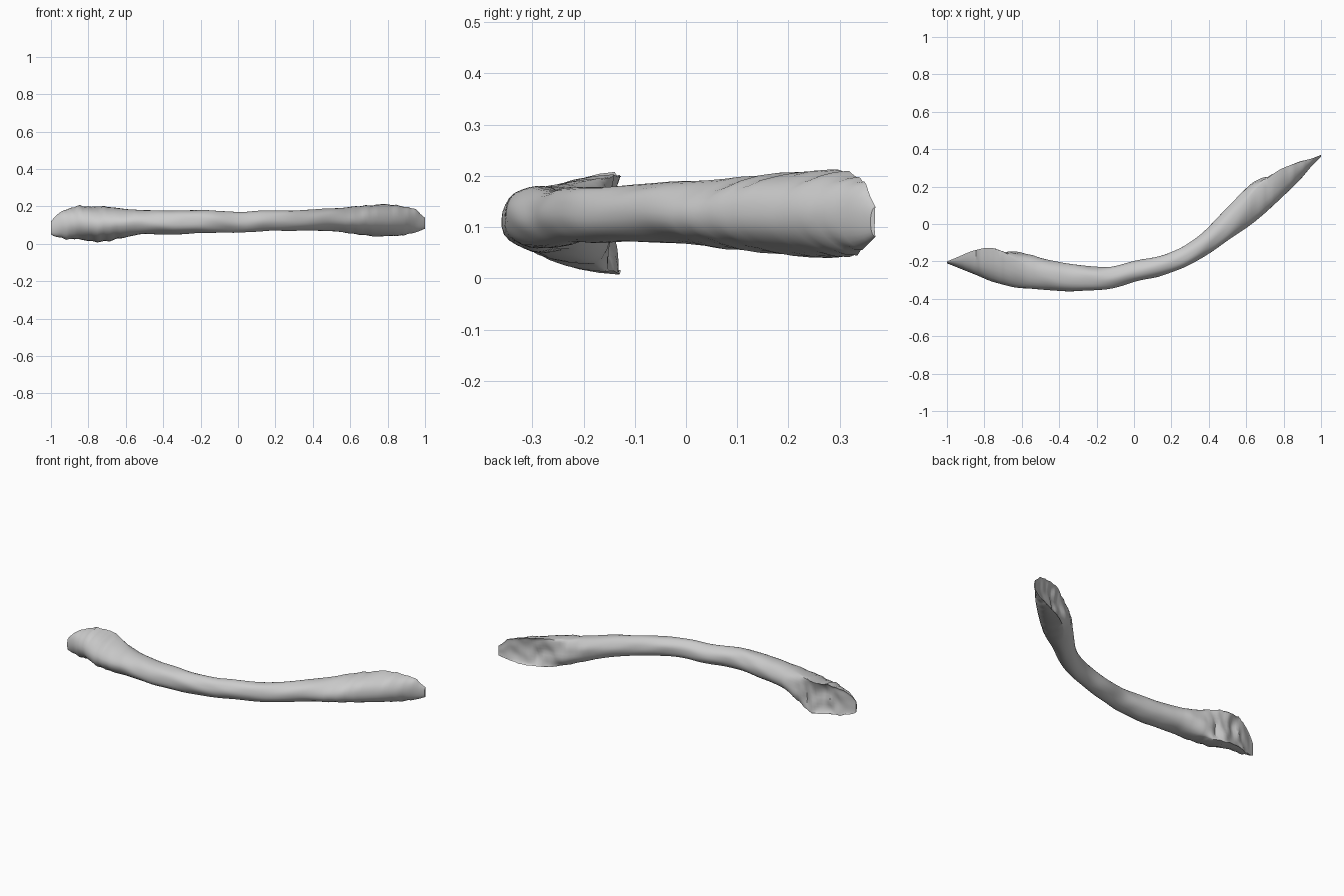
import bpy
import bmesh
import math
from mathutils import Vector, noise

SIDES = 28
STEPS = 110

# Each station: x, front y, back y, bottom z, top z, flatness of the back face
STATIONS = [
    (-1.0, -.21, -.2, .05, .12, 1),
    (-.95, -.23, -.18, .03, .17, 1),
    (-.85, -.27, -.14, .02, .2, 1),
    (-.75, -.31, -.12, .01, .2, .9),
    (-.62, -.34, -.14, .03, .19, .4),
    (-.5, -.35, -.18, .05, .18, .1),
    (-.35, -.36, -.21, .05, .18, 0),
    (-.15, -.35, -.23, .06, .18, 0),
    (0, -.31, -.2, .06, .17, 0),
    (.2, -.26, -.15, .07, .18, 0),
    (.35, -.19, -.06, .07, .18, 0),
    (.5, -.09, .09, .07, .19, 0),
    (.64, .01, .24, .05, .2, .4),
    (.75, .1, .28, .04, .21, .9),
    (.88, .23, .33, .05, .2, 1),
    (.95, .31, .35, .06, .18, 1),
    (1.0, .36, .37, .08, .14, 1),
]


def smooth_station(x):
    """Interpolate all station values with a cubic through the neighbours."""
    last = len(STATIONS) - 1
    i = 0
    while i < last - 1 and STATIONS[i + 1][0] < x:
        i += 1
    a, b = STATIONS[i], STATIONS[i + 1]
    before, after = STATIONS[max(i - 1, 0)], STATIONS[min(i + 2, last)]
    span = b[0] - a[0]
    t = (x - a[0]) / span
    values = []
    for k in range(1, len(a)):
        slope_a = (b[k] - before[k]) / (b[0] - before[0]) * span
        slope_b = (after[k] - a[k]) / (after[0] - a[0]) * span
        rise = t * t * (3 - 2 * t)
        values.append(a[k] + (b[k] - a[k]) * rise
                      + slope_a * t * (1 - t) ** 2
                      - slope_b * t * t * (1 - t))
    return values


def section(x):
    """Oval section whose back opens into a flat, slightly hollow broken face."""
    front, back, bottom, top, flat = smooth_station(x)
    flat = min(max(flat, 0), 1)
    width = back - front
    # Ragged rims on the broken ends
    rag = flat * .012
    top += rag * noise.noise(Vector((x * 30, 0, 5)))
    bottom += rag * noise.noise(Vector((x * 30, 5, 0)))
    middle, half = (top + bottom) / 2, (top - bottom) / 2
    points = []
    for k in range(SIDES):
        angle = math.tau * k / SIDES
        c, s = math.cos(angle), math.sin(angle)
        oval = (front + back) / 2 + c * width / 2
        if c < 0:
            broken = back + c * width
        else:
            ridges = noise.noise(Vector((x * 25, s, 2)))
            broken = back - c * width * (.15 + .15 * ridges)
        y = oval + (broken - oval) * flat
        z = middle + s * half
        # Gentle surface unevenness, squeezed toward the middle of the section
        bump = 1 + .07 * noise.noise(Vector((x * 9, c * 1.5, s * 1.5)))
        centre = (front + back) / 2
        points.append((x, centre + (y - centre) * bump,
                       middle + (z - middle) * bump))
    return points


def make_material(name, colour):
    material = bpy.data.materials.new(name)
    material.use_nodes = True
    material.diffuse_color = colour
    shader = material.node_tree.nodes["Principled BSDF"]
    shader.inputs["Base Color"].default_value = colour
    shader.inputs["Roughness"].default_value = .8
    return material


if "Cube" in bpy.data.objects:
    bpy.data.objects.remove(bpy.data.objects["Cube"])

# Curved shaft with both flared ends, lofted through the sections
bm = bmesh.new()
rings = []
for step in range(STEPS + 1):
    x = -math.cos(math.pi * step / STEPS) * .4 + (2 * step / STEPS - 1) * .6
    rings.append([bm.verts.new(p) for p in section(x)])
for ring, following in zip(rings, rings[1:]):
    for k in range(SIDES):
        n = (k + 1) % SIDES
        bm.faces.new((ring[k], ring[n], following[n], following[k]))
bm.faces.new(rings[0])
bm.faces.new(rings[-1])
bmesh.ops.recalc_face_normals(bm, faces=bm.faces)

mesh = bpy.data.meshes.new("curved_shaft")
bm.to_mesh(mesh)
bm.free()
shaft = bpy.data.objects.new("curved_shaft", mesh)
bpy.context.collection.objects.link(shaft)
mesh.materials.append(make_material("pale_grey", (.6, .6, .6, 1)))

bpy.context.view_layer.objects.active = shaft
shaft.select_set(True)
bpy.ops.object.shade_smooth_by_angle(angle=math.radians(40))
